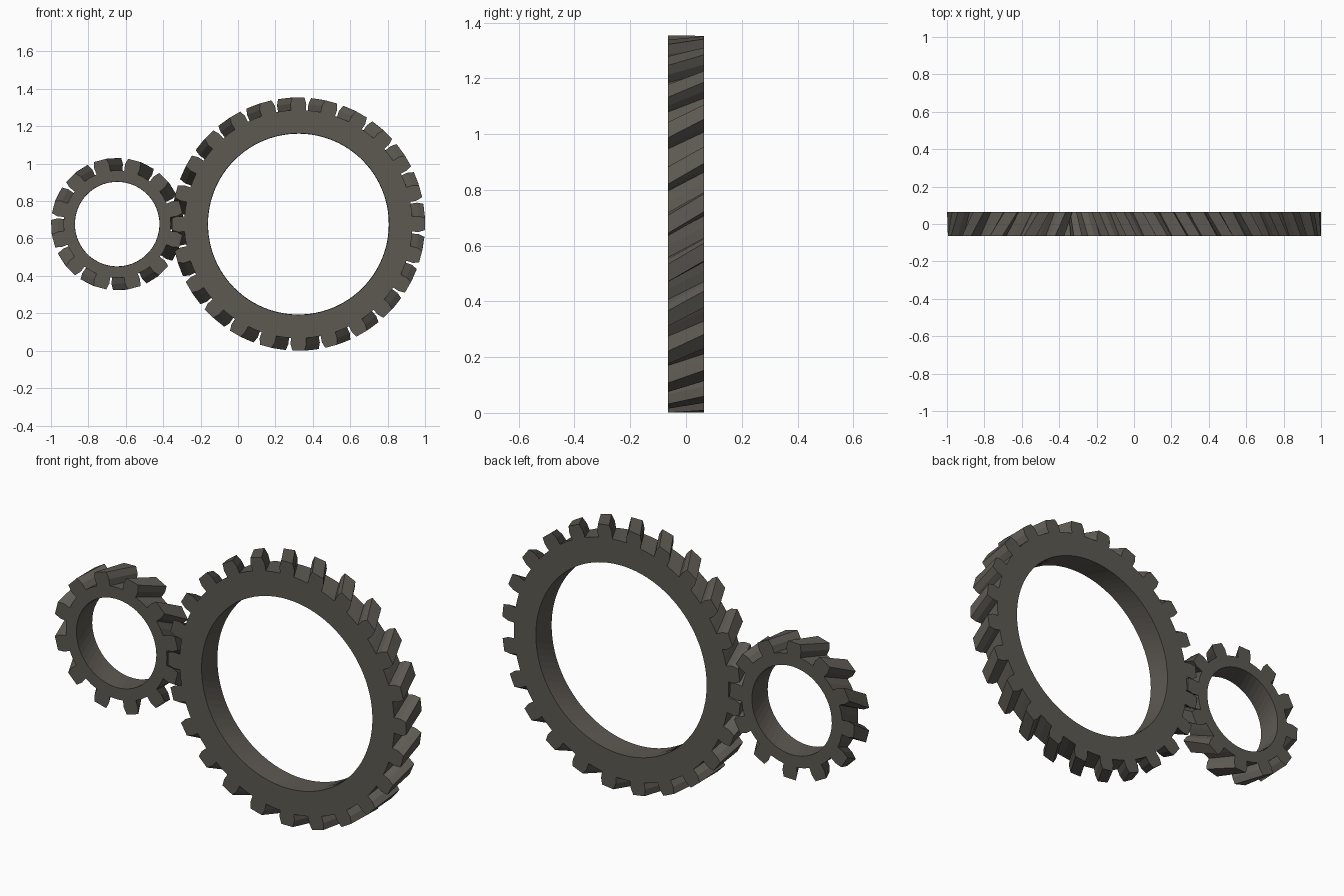
import bpy, bmesh, math

cube = bpy.data.objects.get("Cube")
if cube:
    bpy.data.objects.remove(cube, do_unlink=True)

steel = bpy.data.materials.new("dark_warm_steel")
steel.use_nodes = True
colour = (0.11, 0.10, 0.085, 1)
steel.diffuse_color = colour
steel.node_tree.nodes["Principled BSDF"].inputs["Base Color"].default_value = colour

HALF = 0.064      # half thickness
ADDENDUM = 0.033  # pitch circle to tip
DEDENDUM = 0.034  # pitch circle to root
CENTRE_Z = 0.677


def helical_gear(name, x, teeth, tip, bore, twist, phase):
    """Ring gear with straight-sided, chamfered teeth twisted from front to back."""
    bm = bmesh.new()
    pitch = 2 * math.pi / teeth
    mid = tip - ADDENDUM
    root = mid - DEDENDUM
    taper = ADDENDUM * math.tan(math.radians(20)) / tip
    quarter = pitch / 4

    def ring(y, turn):
        def vert(r, a):
            a += turn + phase
            return bm.verts.new((r * math.cos(a), y, r * math.sin(a)))
        inner, base, crown = [], [], []
        for i in range(teeth):
            a = i * pitch
            # four steps: tooth right, tooth centre, tooth left, gap centre
            for k in range(-1, 3):
                inner.append(vert(bore, a + k * quarter))
                base.append(vert(root, a + k * quarter))
            crown.append([vert(mid, a - quarter), vert(tip, a - quarter + taper),
                          vert(tip, a + quarter - taper), vert(mid, a + quarter)])
        return inner, base, crown

    front, back = ring(-HALF, 0), ring(HALF, math.radians(twist))
    n = teeth * 4

    # Flat front and back faces
    for inner, base, crown in (front, back):
        for i in range(n):
            j = (i + 1) % n
            bm.faces.new((inner[i], base[i], base[j], inner[j]))
        for t, c in enumerate(crown):
            b = base[4 * t:4 * t + 3]
            bm.faces.new([b[0]] + c + [b[2], b[1]])

    # Bore wall, gap floors and tooth flanks
    def wall(f, b):
        for k in range(len(f) - 1):
            bm.faces.new((f[k], f[k + 1], b[k + 1], b[k]))

    wall(front[0] + front[0][:1], back[0] + back[0][:1])
    for t in range(teeth):
        strips = []
        for inner, base, crown in (front, back):
            strips.append([base[4 * t]] + crown[t]
                          + [base[4 * t + 2], base[4 * t + 3], base[(4 * t + 4) % n]])
        wall(*strips)

    bmesh.ops.recalc_face_normals(bm, faces=bm.faces)
    mesh = bpy.data.meshes.new(name)
    bm.to_mesh(mesh)
    bm.free()
    mesh.materials.append(steel)
    obj = bpy.data.objects.new(name, mesh)
    obj.location = (x, 0, CENTRE_Z)
    bpy.context.collection.objects.link(obj)
    return obj


# The two gears mesh, so they twist in opposite directions
helical_gear("large_gear", 0.323, 24, 0.677, 0.485, 6.5, 0)
helical_gear("small_gear", -0.646, 12, 0.354, 0.227, -13, math.radians(15))
